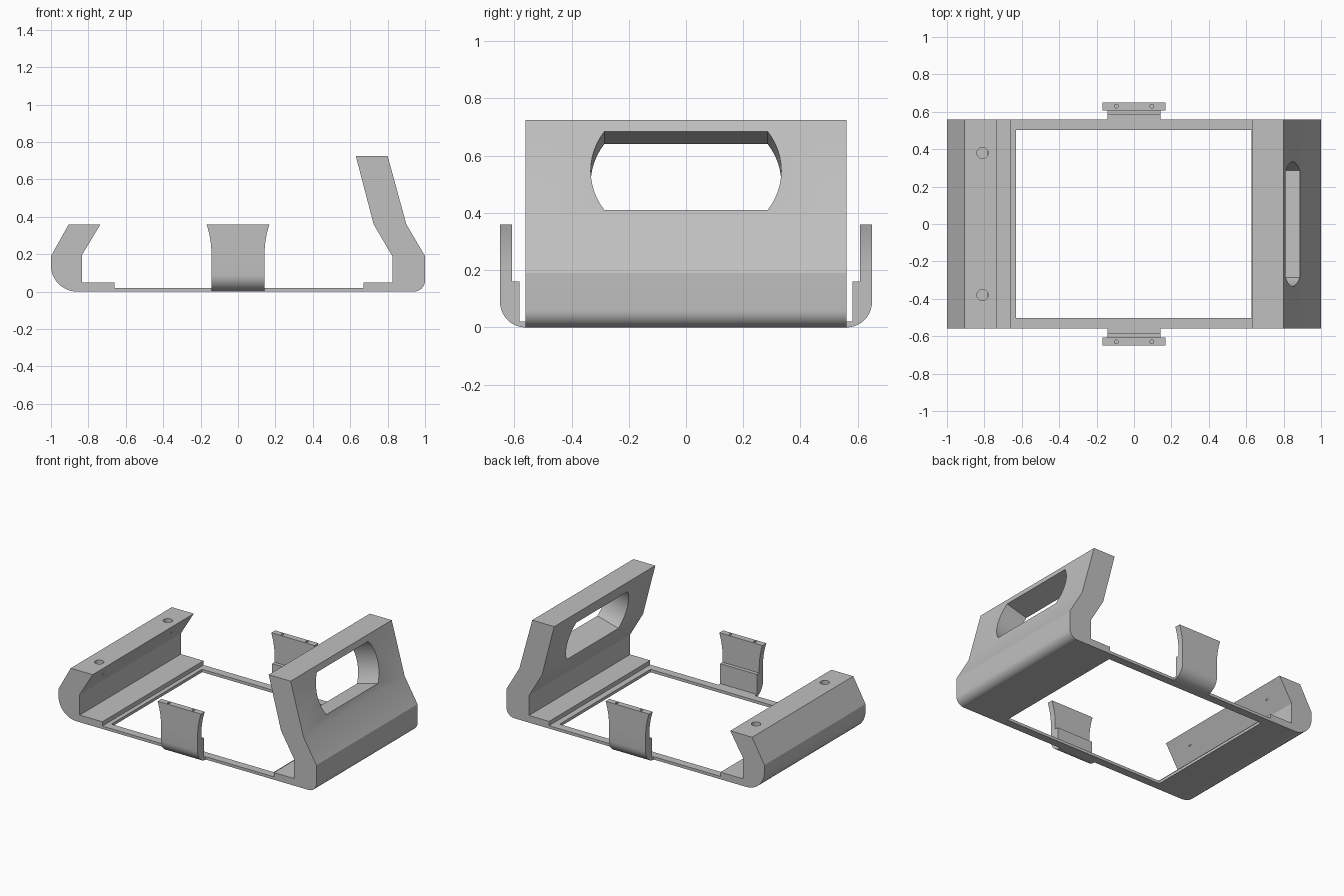
import bpy, bmesh
from math import sin, cos, pi, radians
from mathutils import Vector

cube = bpy.data.objects.get("Cube")
if cube:
    bpy.data.objects.remove(cube, do_unlink=True)

grey = bpy.data.materials.new("plain grey")
grey.use_nodes = True
grey.diffuse_color = (0.53, 0.53, 0.53, 1)
grey.node_tree.nodes["Principled BSDF"].inputs["Base Color"].default_value = grey.diffuse_color

X, Y, Z = Vector((1, 0, 0)), Vector((0, 1, 0)), Vector((0, 0, 1))
HALF_Y = 0.56


def arc(cx, cy, r, start, end, steps=10):
    angles = [radians(start + (end - start) * i / steps) for i in range(steps + 1)]
    return [(cx + r * cos(a), cy + r * sin(a)) for a in angles]


def prism(name, points, u, v, w, low, high, origin=Vector()):
    """Extrude a closed (u, v) profile along w from low to high."""
    bm = bmesh.new()
    ends = [[bm.verts.new(origin + u * a + v * b + w * d) for a, b in points]
            for d in (low, high)]
    for ring in ends:
        bm.faces.new(ring)
    n = len(points)
    for i in range(n):
        j = (i + 1) % n
        bm.faces.new((ends[0][i], ends[0][j], ends[1][j], ends[1][i]))
    bmesh.ops.recalc_face_normals(bm, faces=bm.faces)
    mesh = bpy.data.meshes.new(name)
    bm.to_mesh(mesh)
    bm.free()
    mesh.materials.append(grey)
    obj = bpy.data.objects.new(name, mesh)
    bpy.context.collection.objects.link(obj)
    return obj


def combine(obj, tool, operation):
    """Apply a boolean and discard the helper."""
    mod = obj.modifiers.new("cut", 'BOOLEAN')
    mod.object, mod.operation, mod.solver = tool, operation, 'EXACT'
    graph = bpy.context.evaluated_depsgraph_get()
    mesh = bpy.data.meshes.new_from_object(obj.evaluated_get(graph))
    obj.modifiers.clear()
    obj.data = mesh
    bpy.data.objects.remove(tool, do_unlink=True)


def drill(obj, x, y, top, radius, depth):
    circle = arc(x, y, radius, 0, 345, 23)
    combine(obj, prism("drill", circle, X, Y, Z, top - depth, top + 0.05), 'DIFFERENCE')


# Low end block: rounded heel, overhanging lip and stepped ledge
low_profile = arc(-0.86, 0.14, 0.14, 270, 180, 12) + [
    (-1, 0.19), (-0.905, 0.36), (-0.735, 0.36), (-0.835, 0.195),
    (-0.835, 0.05), (-0.66, 0.05), (-0.66, 0.02), (-0.63, 0.02), (-0.63, 0)]
low_block = prism("low_end_block", low_profile, X, Z, Y, -HALF_Y, HALF_Y)
for y in (-0.38, 0.38):
    drill(low_block, -0.81, y, 0.36, 0.03, 0.08)

# Tall end block: leaning handle panel above a stepped ledge
tall_profile = arc(0.94, 0.06, 0.06, 270, 360) + [
    (1, 0.19), (0.9, 0.36), (0.8, 0.725), (0.63, 0.725), (0.725, 0.36),
    (0.825, 0.19), (0.825, 0.05), (0.67, 0.05), (0.67, 0.02), (0.628, 0.02), (0.628, 0)]
tall_block = prism("tall_handle_block", tall_profile, X, Z, Y, -HALF_Y, HALF_Y)

# Hand slot with bowed ends, cut square to the leaning panel
lean = Vector((-0.1, 0, 0.365)).normalized()
out = Y.cross(lean)
slot = arc(0.0975, 0, 0.2355, -37.3, 37.3, 12) + arc(-0.0975, 0, 0.2355, 142.7, 217.3, 12)
combine(tall_block, prism("slot_cutter", slot, Y, lean, out, -0.3, 0.1,
                          Vector((0.849, 0, 0.5475))), 'DIFFERENCE')

# Thin rails joining the blocks, and a flared clip outside each rail
for side, label in ((-1, "front"), (1, "back")):
    rail = [(0.503, 0), (HALF_Y, 0), (HALF_Y, 0.02), (0.503, 0.02)]
    prism(label + "_rail", rail, Y * side, Z, X, -0.63, 0.628)

    clip_profile = [(0.555, 0)] + arc(0.56, 0.09, 0.09, 270, 360) + [
        (0.65, 0.36), (0.608, 0.36), (0.608, 0.16), (0.582, 0.16),
        (0.582, 0.02), (0.555, 0.02)]
    clip = prism(label + "_clip", clip_profile, Y * side, Z, X, -0.3, 0.3)
    edge = [(0.142 + 0.026 * (i / 8) ** 2, 0.2 + 0.16 * i / 8) for i in range(9)]
    edge = [(0.142, -0.1)] + edge + [(0.168, 0.5)]
    outline = edge + [(-x, z) for x, z in reversed(edge)]
    combine(clip, prism("clip_outline", outline, X, Z, Y, -1, 1), 'INTERSECT')
    for x in (-0.095, 0.095):
        drill(clip, x, side * 0.63, 0.36, 0.01, 0.05)

# Smooth the rounded edges, keep the creases sharp
for obj in bpy.context.scene.objects:
    obj.select_set(obj.type == 'MESH')
bpy.context.view_layer.objects.active = tall_block
bpy.ops.object.shade_smooth_by_angle(angle=radians(16))
